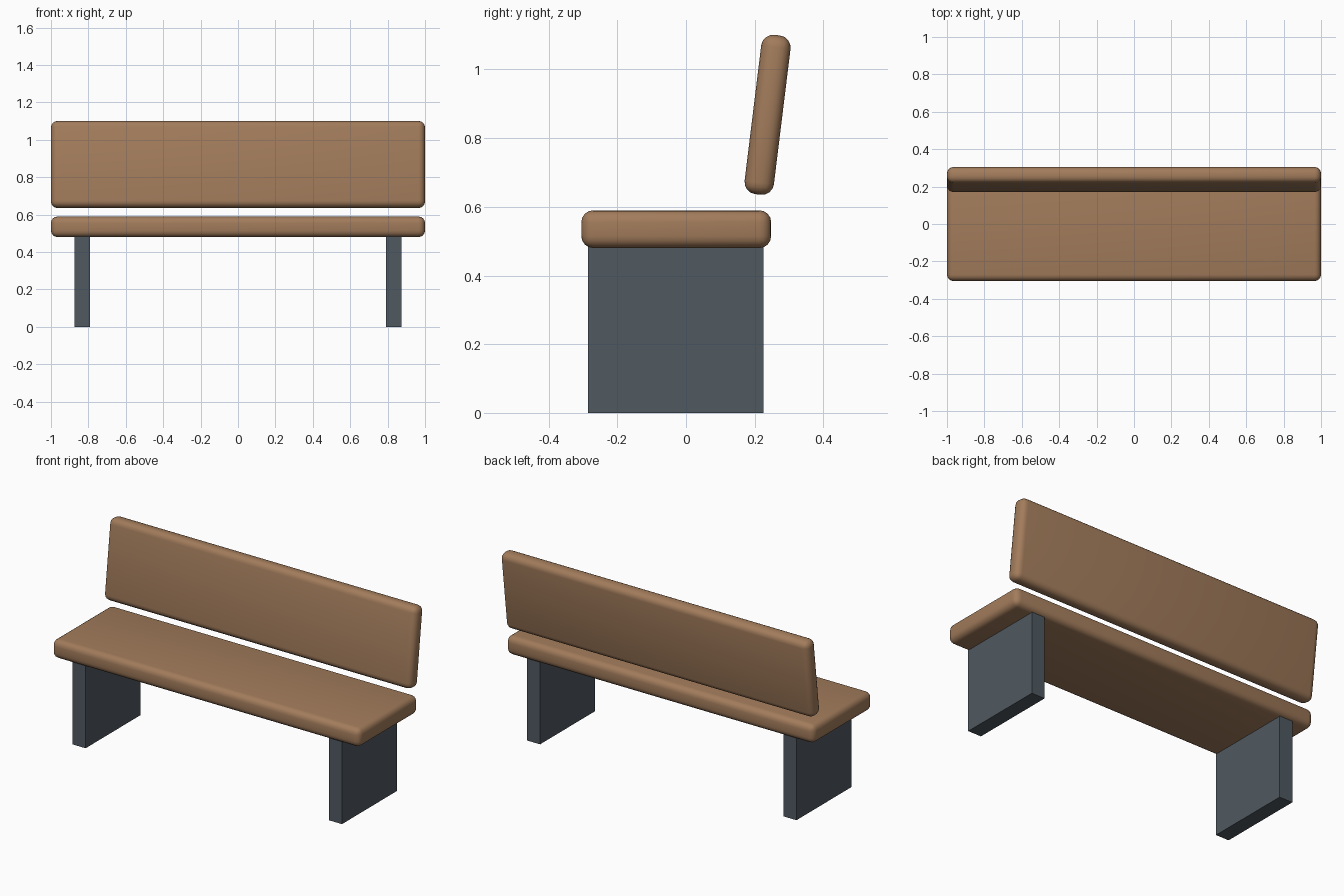
import bpy
from math import radians

if "Cube" in bpy.data.objects:
    bpy.data.objects.remove(bpy.data.objects["Cube"])


def material(name, rgb):
    m = bpy.data.materials.new(name)
    m.diffuse_color = (*rgb, 1)
    m.use_nodes = True
    m.node_tree.nodes["Principled BSDF"].inputs["Base Color"].default_value = m.diffuse_color
    return m


wood = material("wood", (0.36, 0.20, 0.105))
metal = material("dark_metal", (0.08, 0.10, 0.12))


def box(name, centre, size, mat, tilt=0, bevel=0):
    bpy.ops.mesh.primitive_cube_add(size=1, location=centre)
    o = bpy.context.object
    o.name = name
    o.scale = size
    bpy.ops.object.transform_apply(location=False, rotation=False, scale=True)
    o.rotation_euler.x = radians(tilt)
    o.data.materials.append(mat)
    if bevel:
        b = o.modifiers.new("rounded_edges", 'BEVEL')
        b.width = bevel
        b.segments = 4
        bpy.ops.object.modifier_apply(modifier=b.name)
        bpy.ops.object.shade_smooth_by_angle(angle=radians(35))
    return o


# Rounded seat plank
box("seat", (0, -0.0285, 0.535), (2, 0.553, 0.11), wood, bevel=0.035)

# Backrest plank, leaning backwards
box("backrest", (0, 0.2375, 0.868), (2, 0.086, 0.467), wood, tilt=-7, bevel=0.035)

# Slab legs, one at each end
for side, sx in (("left", -1), ("right", 1)):
    box(side + "_leg", (sx * 0.8325, -0.03, 0.2425), (0.085, 0.51, 0.485), metal)
